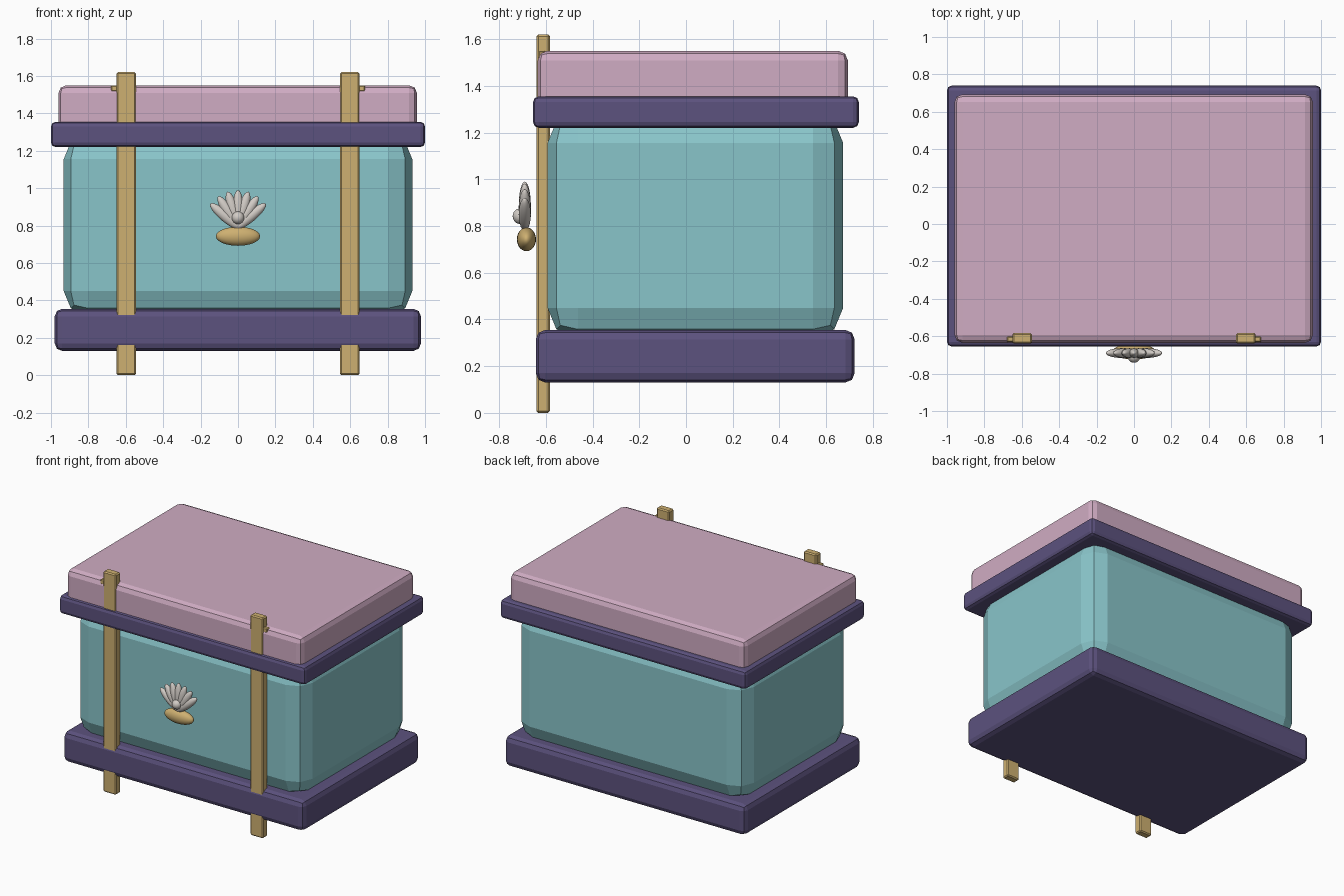
import bpy, bmesh, math
from mathutils import Vector

cube = bpy.data.objects.get("Cube")
if cube:
    bpy.data.objects.remove(cube, do_unlink=True)


def material(name, rgb):
    """Flat colour from 0-255 screen values, stored as linear."""
    lin = [((c / 255 + 0.055) / 1.055) ** 2.4 for c in rgb] + [1.0]
    m = bpy.data.materials.new(name)
    m.use_nodes = True
    m.diffuse_color = lin
    node = next(n for n in m.node_tree.nodes if n.type == 'BSDF_PRINCIPLED')
    node.inputs["Base Color"].default_value = lin
    node.inputs["Roughness"].default_value = 0.7
    return m


PINK = material("dusty pink", (208, 172, 195))
TEAL = material("soft teal", (137, 197, 202))
PURPLE = material("deep purple", (92, 82, 126))
GOLD = material("muted gold", (206, 176, 113))
PEARL = material("pearl grey", (210, 204, 198))


def finish(name, bm, mat):
    mesh = bpy.data.meshes.new(name)
    bm.to_mesh(mesh)
    bm.free()
    mesh.materials.append(mat)
    ob = bpy.data.objects.new(name, mesh)
    bpy.context.scene.collection.objects.link(ob)
    return ob


def box(name, x, y, z, bevel, mat, segments=2):
    """Bevelled box given its extents along each axis."""
    bm = bmesh.new()
    bmesh.ops.create_cube(bm, size=1)
    for v in bm.verts:
        v.co = Vector([(r[0] + r[1]) / 2 + c * (r[1] - r[0])
                       for r, c in zip((x, y, z), v.co)])
    ob = finish(name, bm, mat)
    mod = ob.modifiers.new("Bevel", 'BEVEL')
    mod.width = bevel
    mod.segments = segments
    return ob


def ellipsoid(name, centre, radii, mat, tilt=0.0):
    """Smooth ellipsoid, tilted about the front-back axis."""
    bm = bmesh.new()
    bmesh.ops.create_uvsphere(bm, u_segments=20, v_segments=12, radius=1)
    for f in bm.faces:
        f.smooth = True
    ob = finish(name, bm, mat)
    ob.location = centre
    ob.scale = radii
    ob.rotation_euler.y = tilt
    return ob


# Chest body, base, rim and lid
box("chest_body", (-0.932, 0.932), (-0.593, 0.673), (0.32, 1.285), 0.13, TEAL)
box("base", (-0.98, 0.978), (-0.643, 0.722), (0.13, 0.355), 0.04, PURPLE)
box("rim", (-1.0, 1.0), (-0.655, 0.74), (1.22, 1.355), 0.025, PURPLE)
box("lid", (-0.96, 0.957), (-0.635, 0.693), (1.28, 1.55), 0.042, PINK)

# Straps with small clips at the lid edge
for side, sign in (("left", 1), ("right", -1)):
    mid = sign * 0.598
    box(side + "_strap", (mid - 0.052, mid + 0.052), (-0.64, -0.583),
        (0, 1.62), 0.008, GOLD, 1)
    tab = sorted((sign * 0.58, sign * 0.68))
    box(side + "_clip", tab, (-0.632, -0.6), (1.515, 1.55), 0.006, GOLD, 1)

# Shell clasp: fan of petals, pearl and gold foot
PETALS = 7
for i in range(PETALS):
    a = math.radians(50) * (2 * i / (PETALS - 1) - 1)
    ellipsoid("shell_petal_%d" % (i + 1),
              (0.088 * math.sin(a), -0.69, 0.785 + 0.1 * math.cos(a)),
              (0.029, 0.026, 0.105), PEARL, a)
ellipsoid("shell_pearl", (0, -0.708, 0.842), (0.034, 0.034, 0.034), PEARL)
ellipsoid("shell_foot", (0, -0.683, 0.743), (0.118, 0.041, 0.051), GOLD)
